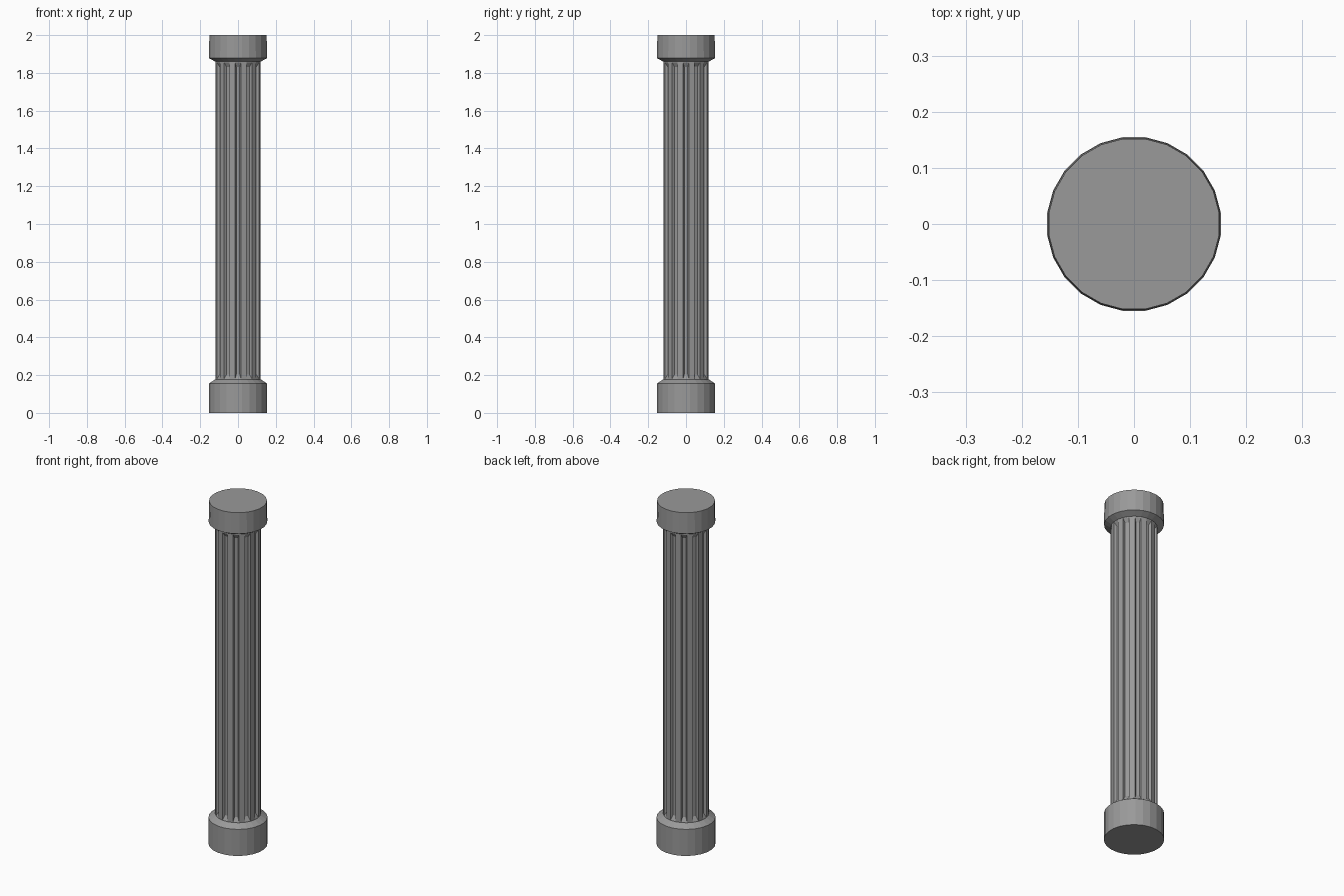
import bpy, bmesh, math
from mathutils import Vector

SIDES = 24
STEP = 2 * math.pi / SIDES

cube = bpy.data.objects.get("Cube")
if cube:
    bpy.data.objects.remove(cube, do_unlink=True)

stone = bpy.data.materials.new("grey stone")
stone.use_nodes = True
GREY = (0.32, 0.32, 0.32, 1)
stone.diffuse_color = GREY
stone.node_tree.nodes["Principled BSDF"].inputs["Base Color"].default_value = GREY


def lathe(name, profile):
    """Closed solid turned from (radius, height) points, flat faces on the axes."""
    bm = bmesh.new()
    rings = []
    for r, z in profile:
        angles = [(i + 0.5) * STEP for i in range(SIDES)]
        rings.append([bm.verts.new((r * math.cos(a), r * math.sin(a), z)) for a in angles])
    for low, high in zip(rings, rings[1:]):
        for i in range(SIDES):
            j = (i + 1) % SIDES
            bm.faces.new((low[i], low[j], high[j], high[i]))
    bm.faces.new(rings[0][::-1])
    bm.faces.new(rings[-1])
    return name, bm


def finish(name, bm):
    bmesh.ops.recalc_face_normals(bm, faces=bm.faces)
    mesh = bpy.data.meshes.new(name)
    bm.to_mesh(mesh)
    bm.free()
    mesh.materials.append(stone)
    obj = bpy.data.objects.new(name, mesh)
    bpy.context.collection.objects.link(obj)


# Base drum with a sloped shoulder
finish(*lathe("base", [(0.156, 0), (0.156, 0.155), (0.122, 0.177)]))

# Capital drum with a sloped underside
finish(*lathe("capital", [(0.122, 1.86), (0.155, 1.878), (0.153, 2)]))

# Shaft: every other side is sunk into a flute with sloped ends
name, bm = lathe("fluted_shaft", [(0.121, 0.17), (0.121, 0.18), (0.121, 1.855), (0.121, 1.87)])
panels = []
for f in bm.faces:
    c = f.calc_center_median()
    tall = f.calc_area() > 0.04 and abs(f.normal.z) < 0.5
    if tall and round(math.atan2(c.y, c.x) / STEP) % 2 == 0:
        panels.append(f)
for f in panels:
    c = f.calc_center_median()
    out = Vector((c.x, c.y, 0)).normalized()
    side = Vector((-out.y, out.x, 0))
    bmesh.ops.inset_individual(bm, faces=[f], thickness=0.003)
    for v in f.verts:
        offset = v.co.dot(side)
        v.co -= out * 0.014 + side * offset * 0.35
        v.co.z += 0.022 if v.co.z < 1 else -0.022
finish(name, bm)
